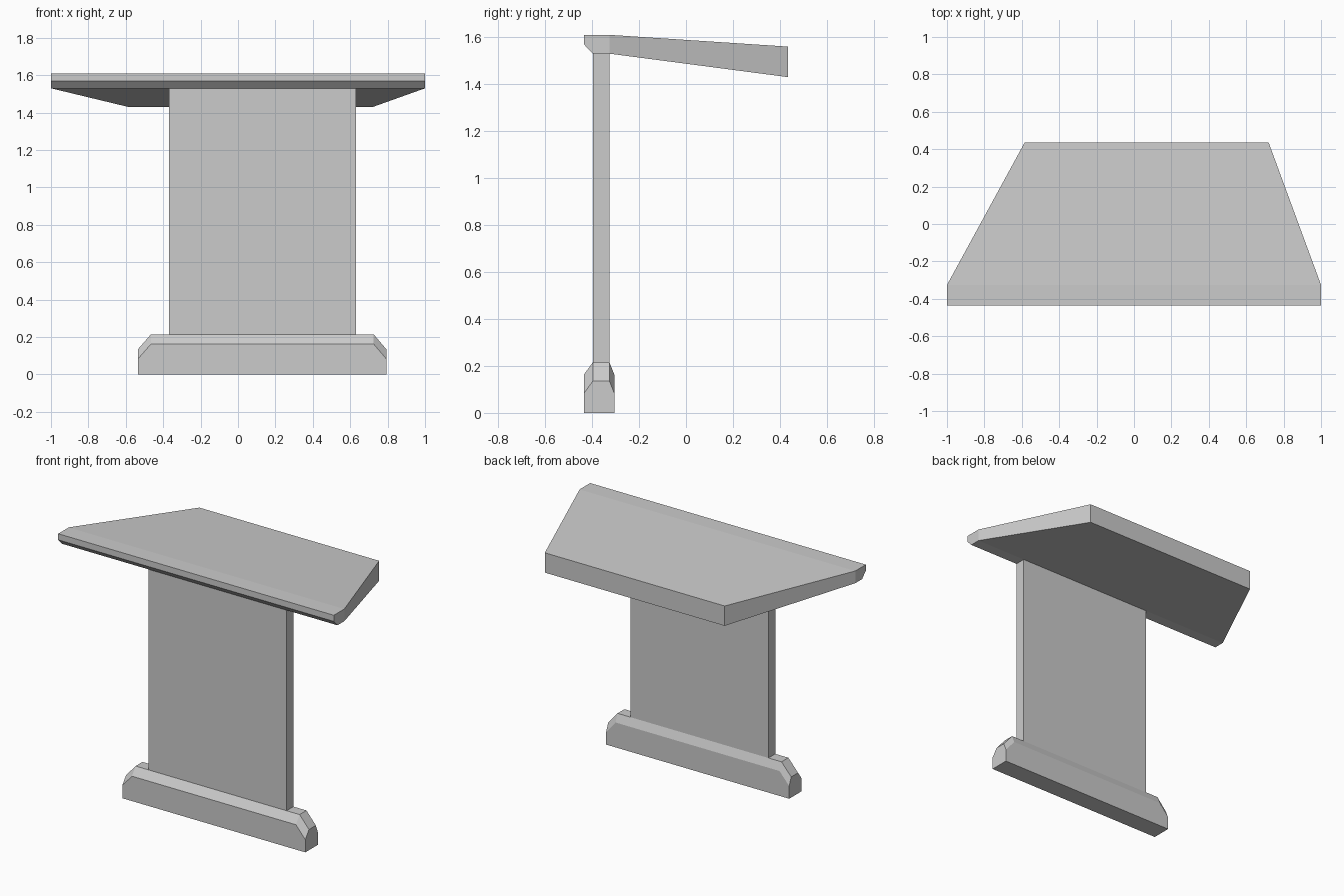
import bpy
import bmesh
import math

default = bpy.data.objects.get("Cube")
if default:
    bpy.data.objects.remove(default, do_unlink=True)

grey = bpy.data.materials.new("light_grey")
grey.use_nodes = True
colour = (0.6, 0.6, 0.6, 1)
grey.diffuse_color = colour
grey.node_tree.nodes["Principled BSDF"].inputs["Base Color"].default_value = colour


def loft(name, sections):
    """Skin a row of matching cross-sections and cap both ends."""
    bm = bmesh.new()
    rings = [[bm.verts.new(p) for p in section] for section in sections]
    for a, b in zip(rings, rings[1:]):
        for i in range(len(a)):
            j = (i + 1) % len(a)
            bm.faces.new((a[i], a[j], b[j], b[i]))
    bm.faces.new(rings[0])
    bm.faces.new(rings[-1])
    # Merge coplanar strips into clean flat faces
    bmesh.ops.dissolve_limit(bm, angle_limit=math.radians(0.5),
                             verts=bm.verts, edges=bm.edges)
    bmesh.ops.recalc_face_normals(bm, faces=bm.faces)
    mesh = bpy.data.meshes.new(name)
    bm.to_mesh(mesh)
    bm.free()
    mesh.materials.append(grey)
    obj = bpy.data.objects.new(name, mesh)
    bpy.context.collection.objects.link(obj)
    return obj


def slab(y, left, right, bottom, top):
    """Rectangular section facing along y."""
    return [(left, y, bottom), (right, y, bottom), (right, y, top), (left, y, top)]


FRONT, POST_FRONT, POST_BACK, BACK = -0.435, -0.397, -0.326, 0.435

# Sloping top board: bevelled front lip, tapering towards the back
loft("top_board", [
    slab(FRONT, -1, 1, 1.57, 1.61),
    slab(POST_FRONT, -1, 1, 1.53, 1.61),
    slab(POST_BACK, -1, 1, 1.53, 1.61),
    slab(BACK, -0.585, 0.72, 1.43, 1.56),
])

# Upright panel
loft("upright_panel", [slab(y, -0.37, 0.63, 0.21, 1.535)
                       for y in (POST_FRONT, POST_BACK)])


def foot_section(x, drop):
    """Foot outline across its depth, with its shoulders lowered by drop."""
    outline = [(FRONT, 0), (FRONT, 0.163 - drop), (POST_FRONT, 0.215 - drop),
               (POST_BACK, 0.215 - drop), (-0.305, 0.163 - drop), (-0.305, 0)]
    return [(x, y, z) for y, z in outline]


# Foot with bevelled shoulders and sloping ends
loft("foot", [foot_section(x, drop) for x, drop in
              ((-0.535, 0.08), (-0.465, 0), (0.725, 0), (0.793, 0.08))])
